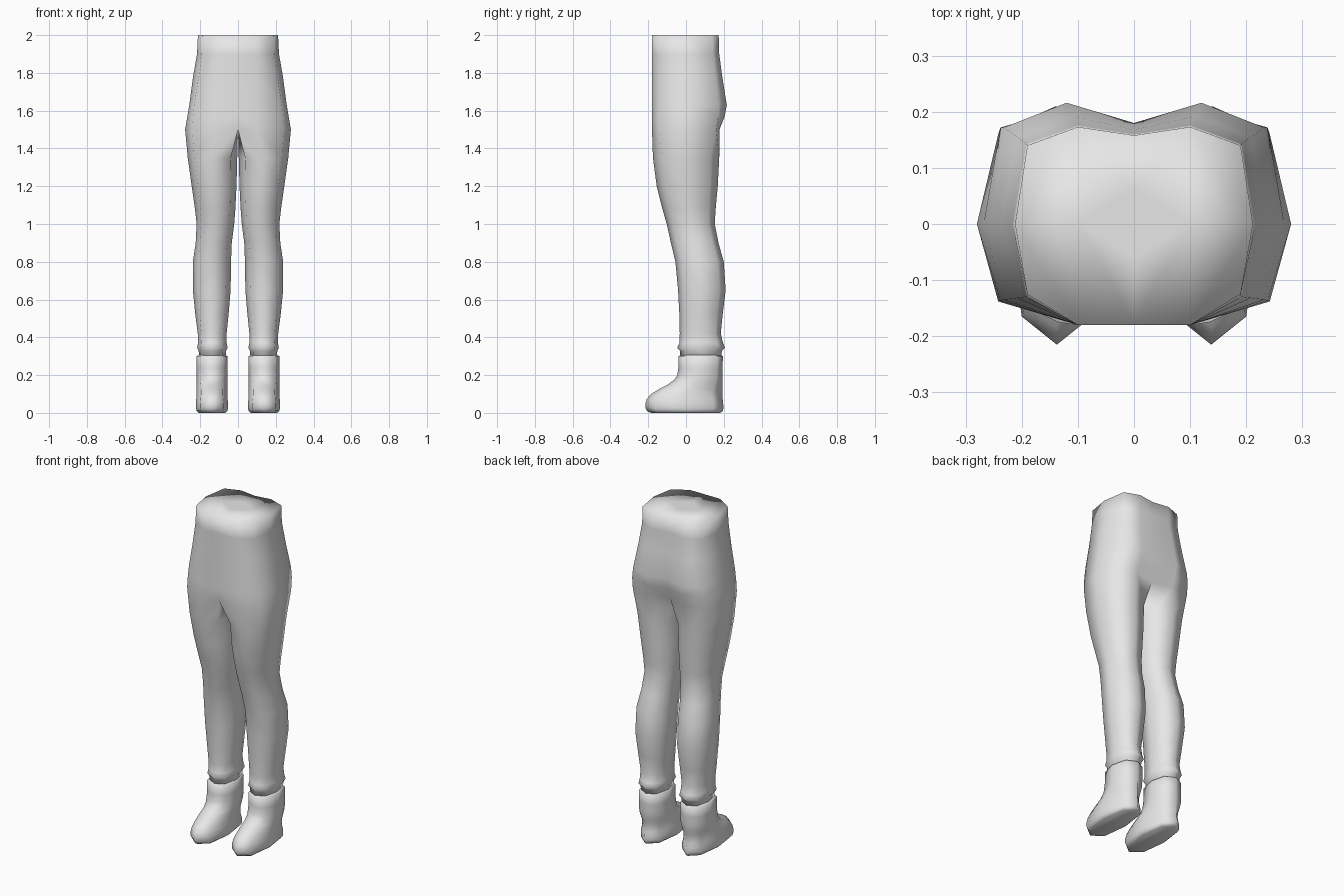
import bpy, bmesh

grey = bpy.data.materials.new("light_grey")
grey.diffuse_color = (0.8, 0.8, 0.8, 1)


def finish(name, bm):
    """Turn the right half into a smooth, mirrored object."""
    bmesh.ops.recalc_face_normals(bm, faces=bm.faces)
    me = bpy.data.meshes.new(name)
    bm.to_mesh(me)
    bm.free()
    me.materials.append(grey)
    for p in me.polygons:
        p.use_smooth = True
    ob = bpy.data.objects.new(name, me)
    bpy.context.collection.objects.link(ob)
    m = ob.modifiers.new("mirror", 'MIRROR')
    m.use_clip = True
    m.merge_threshold = 0.0005
    return ob


def octagon(bm, z, xi, xo, yf, yb, k=0.74, df=None):
    """Eight-sided section: outer, back, inner, front with corners between."""
    cx, rx, cy, ry = (xi + xo) / 2, (xo - xi) / 2, (yf + yb) / 2, (yb - yf) / 2
    fc = cy - ry * k if df is None else yf + df
    pts = [(cx + rx, cy), (cx + rx * k, cy + ry * k), (cx, yb), (cx - rx * k, cy + ry * k),
           (cx - rx, cy), (cx - rx * k, fc), (cx, yf), (cx + rx * k, fc)]
    return [bm.verts.new((x, y, z)) for x, y in pts]


def bridge(bm, a, b, closed=True):
    n = len(a)
    for i in range(n if closed else n - 1):
        j = (i + 1) % n
        bm.faces.new((a[i], a[j], b[j], b[i]))


# Hips and legs as one skin
bm = bmesh.new()
# z, outer x, corner x, back corner y, back x, back y, back mid y, front corner y, front y
hips = [(2.00, .212, .190, .140, .10, .173, .158, -.125, -.18),
        (1.90, .217, .192, .143, .10, .176, .160, -.130, -.18),
        (1.78, .238, .208, .155, .11, .192, .168, -.132, -.18),
        (1.63, .258, .232, .172, .12, .216, .180, -.135, -.18),
        (1.57, .268, .238, .172, .12, .205, .172, -.137, -.18),
        (1.50, .280, .242, .160, .125, .177, .150, -.138, -.18)]
rings = []
for z, xo, xc, ybc, xb, yb, ym, yfc, yf in hips:
    pts = [(0, yf), (.10, yf), (xc, yfc), (xo, 0), (xc, ybc), (xb, yb), (0, ym)]
    rings.append([bm.verts.new((x, y, z)) for x, y in pts])
for a, b in zip(rings, rings[1:]):
    bridge(bm, a, b, False)

# Waist cap
t = rings[0]
c0, c1 = (bm.verts.new((0, y, 2.0)) for y in (-.06, .06))
m = bm.verts.new((.1, 0, 2.0))
for f in ((t[0], t[1], m, c0), (t[1], t[2], t[3], m), (t[3], t[4], t[5], m),
          (t[5], t[6], c1, m), (m, c1, c0)):
    bm.faces.new(f)

# Leg: z, inner x, outer x, front y, back y
legs = [(1.35, .004, .266, -.175, .176), (1.20, .008, .245, -.155, .168),
        (1.08, .014, .228, -.125, .157), (1.00, .020, .219, -.102, .152),
        (.90, .033, .224, -.080, .172), (.80, .037, .239, -.056, .200),
        (.65, .039, .239, -.042, .210), (.52, .050, .226, -.035, .194),
        (.42, .060, .213, -.033, .184), (.37, .060, .212, -.035, .196),
        (.345, .055, .216, -.046, .207), (.328, .064, .208, -.032, .190),
        (.28, .066, .206, -.030, .185)]
h = rings[-1]
crotch = bm.verts.new((0, 0, 1.5))
prev = [h[3], h[4], h[5], h[6], crotch, h[0], h[1], h[2]]
for row in legs:
    ring = octagon(bm, *row)
    bridge(bm, prev, ring)
    prev = ring
bm.faces.new(prev)
finish("trousers", bm)

# Boots: z, inner x, outer x, front y, back y, corner ratio, front corner setback
bm = bmesh.new()
boot = [(.306, .066, .208, -.028, .184, .74, .03), (.300, .056, .219, -.040, .195, .74, .03),
        (.24, .056, .219, -.040, .194, .74, .03), (.20, .056, .220, -.046, .193, .74, .03),
        (.175, .056, .220, -.062, .193, .74, .04), (.15, .056, .220, -.097, .193, .72, .05),
        (.125, .056, .220, -.145, .193, .70, .05), (.10, .056, .220, -.184, .193, .70, .05),
        (.075, .055, .221, -.207, .194, .72, .05), (.05, .053, .222, -.215, .197, .74, .05),
        (.025, .053, .222, -.214, .198, .74, .05), (.010, .056, .219, -.207, .195, .74, .05),
        (.0, .068, .207, -.185, .182, .74, .04)]
prev = None
for row in boot:
    ring = octagon(bm, *row)
    if prev:
        bridge(bm, prev, ring)
    else:
        bm.faces.new(ring)
    prev = ring
bm.faces.new(prev)
finish("boots", bm)
